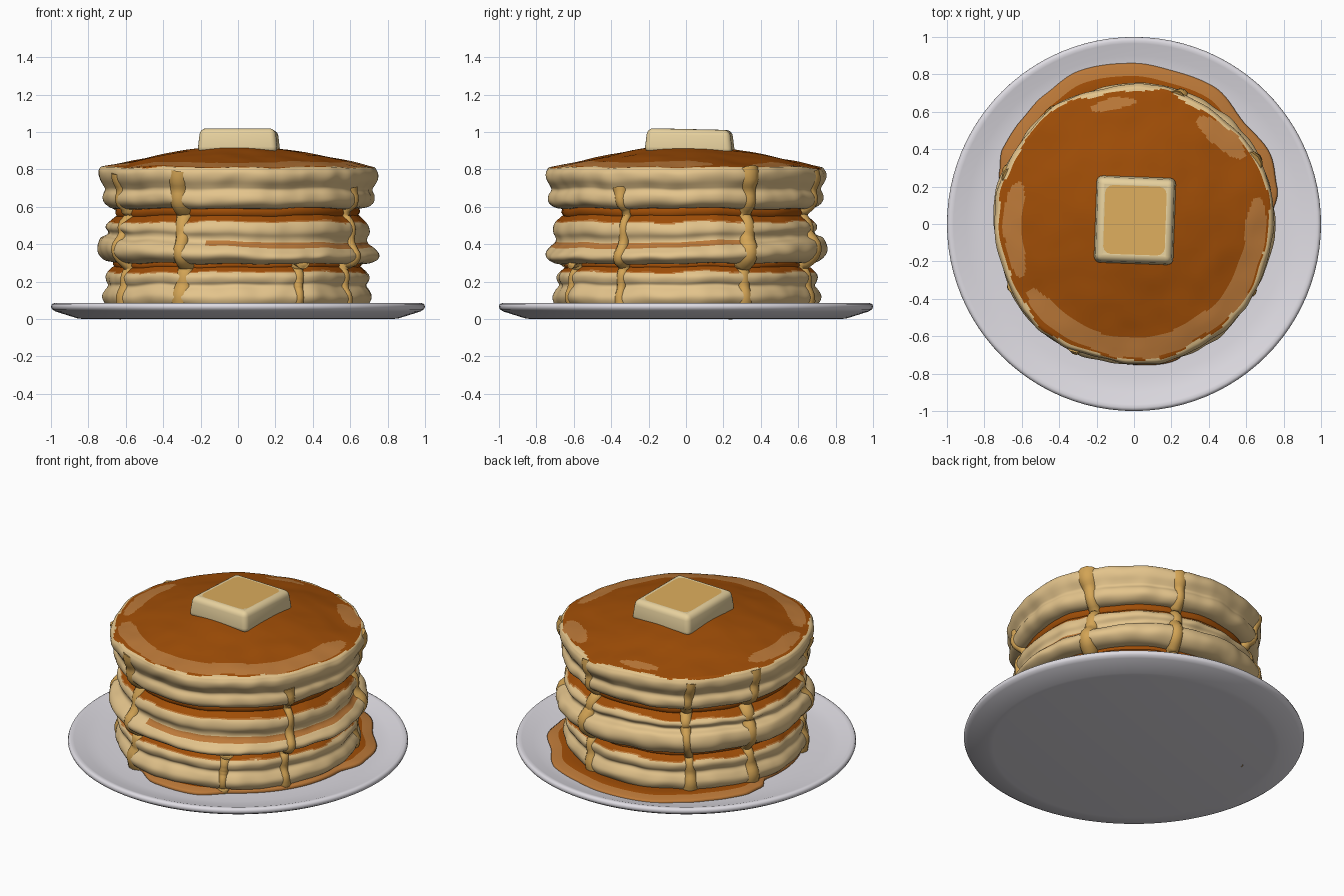
import bpy, bmesh, math
from mathutils import Vector, noise

if "Cube" in bpy.data.objects:
    bpy.data.objects.remove(bpy.data.objects["Cube"])


def material(name, rgb):
    m = bpy.data.materials.new(name)
    m.diffuse_color = (*rgb, 1)
    m.use_nodes = True
    m.node_tree.nodes["Principled BSDF"].inputs["Base Color"].default_value = m.diffuse_color
    return m


BATTER = material("tan batter", (0.77, 0.55, 0.26))
DARK = material("dark syrup", (0.35, 0.075, 0.002))
LIGHT = material("thin syrup", (0.50, 0.19, 0.04))
DRIP = material("golden drip", (0.65, 0.37, 0.09))
BUTTER = material("butter", (0.84, 0.67, 0.36))
MELT = material("melted butter", (0.72, 0.42, 0.11))
PLATE = material("white plate", (0.73, 0.71, 0.76))


def chaikin(pts, times):
    """Round a profile by cutting its corners."""
    for _ in range(times):
        out = [pts[0]]
        for (r0, z0), (r1, z1) in zip(pts, pts[1:]):
            out.append((.75 * r0 + .25 * r1, .75 * z0 + .25 * z1))
            out.append((.25 * r0 + .75 * r1, .25 * z0 + .75 * z1))
        pts = out + [pts[-1]]
    return pts


def lumpy(r, z, a):
    """Uneven pancake surface shared by the stack and the drips."""
    x, y = r * math.cos(a), r * math.sin(a)
    p = Vector((x, y, z))
    edge = max(0, min(1, (r - .3) / .35))
    k = 1 + edge * (.03 * noise.noise(p * 2.6) + .014 * noise.noise(p * 9))
    mid = max(0, 1 - abs(z - .40) / .12)
    dz = mid * edge * .04 * (y - x) + .014 * edge * noise.noise(Vector((x * 3, y * 3, 4)))
    dz += .005 * noise.noise(p * 7)
    return Vector((x * k, y * k, z + dz))


def plain(r, z, a):
    return Vector((r * math.cos(a), r * math.sin(a), z))


def revolve(name, profile, n, shape, mats, rule=None):
    """Spin a profile; rule(r, z, angle) picks each face's colour."""
    bm = bmesh.new()
    rings = []
    for r, z in profile:
        rings.append([bm.verts.new(shape(r, z, 2 * math.pi * i / n)) for i in range(n)])
    for j in range(len(rings) - 1):
        r = (profile[j][0] + profile[j + 1][0]) / 2
        z = (profile[j][1] + profile[j + 1][1]) / 2
        for i in range(n):
            k = (i + 1) % n
            f = bm.faces.new((rings[j][i], rings[j][k], rings[j + 1][k], rings[j + 1][i]))
            f.smooth = True
            if rule:
                f.material_index = rule(r, z, (i + .5) * 360 / n)
    bmesh.ops.remove_doubles(bm, verts=bm.verts, dist=1e-5)
    return finish(name, bm, mats)


def finish(name, bm, mats):
    bmesh.ops.recalc_face_normals(bm, faces=bm.faces)
    me = bpy.data.meshes.new(name)
    bm.to_mesh(me)
    bm.free()
    for m in mats:
        me.materials.append(m)
    ob = bpy.data.objects.new(name, me)
    bpy.context.collection.objects.link(ob)
    return ob


# Plate: shallow dish with a rounded rim
revolve("plate", [(0, 0), (.83, 0), (.86, .004), (.975, .04), (.994, .052), (1, .066), (.995, .08),
                  (.982, .085), (.965, .082), (.90, .06), (.82, .05), (.7, .046), (0, .046)],
        96, plain, [PLATE])

# Pancakes: double-bulged side profiles, then a syrupy top
bottom_side = [(.62, .05), (.69, .06), (.72, .11), (.705, .15), (.68, .18), (.695, .20),
               (.70, .23), (.685, .252), (.66, .275)]
middle_side = [(.64, .30), (.70, .30), (.745, .33), (.755, .365), (.735, .405), (.695, .425),
               (.69, .45), (.71, .475), (.705, .505), (.685, .525), (.655, .55)]
top_side = [(.64, .59), (.69, .592), (.728, .62), (.73, .66), (.71, .69), (.72, .71),
            (.744, .745), (.748, .78), (.735, .803)]
MATS = [BATTER, DARK, LIGHT]


def wob(a, f=3):
    t = math.radians(a)
    return noise.noise(Vector((f * math.cos(t), f * math.sin(t), 1.7)))


def low_rule(z_top, groove=None):
    def rule(r, z, a):
        z0 = z_top + .012 * wob(a, 4)
        if z > z0:
            return 1 if z > z0 + .006 else 2
        if groove and abs(z - groove) < .011 and (a > 255 or a < 25):
            return 2
        return 0
    return rule


# angle ranges and radii where the top syrup is thin
THIN = [(-148, 12, .60, .705), (160, 205, .60, .70), (31, 59, .62, .73), (89, 111, .62, .69)]


def top_rule(r, z, a):
    if z < .785:
        return 0
    for a0, a1, r0, r1 in THIN:
        d = a - 360 if a0 < 0 and a > 180 else a
        if a0 < d < a1:
            ease = min(1, (d - a0) / 10, (a1 - d) / 10)
            mid, half = (r0 + r1) / 2, (r1 - r0) / 2 * ease ** .4
            if abs(r - mid - .02 * wob(a)) < half:
                return 2
    return 1 if r < .722 + .025 * wob(a, 5) else 0


def lid(r0, z0, z1, n=30, power=1.4):
    """Domed top from radius r0 to the centre."""
    return [(r0 * (1 - i / n), z0 + (z1 - z0) * (1 - (1 - i / n) ** power)) for i in range(n + 1)]


for name, side, top, rule in (
        ("bottom_pancake", bottom_side, lid(.64, .285, .315, 8), low_rule(.249)),
        ("middle_pancake", middle_side, lid(.635, .56, .60, 8), low_rule(.517, .425)),
        ("top_pancake", top_side, lid(.728, .81, .935, 72), top_rule)):
    prof = [(0, side[0][1])] + chaikin(side, 2) + top
    revolve(name, prof, 300, lumpy, MATS, rule)

# Syrup pressed out between the pancakes
for name, z0, z1 in (("lower_filling", .265, .312), ("upper_filling", .535, .605)):
    revolve(name, [(0, z0), (.64, z0), (.66, (z0 + z1) / 2), (.65, z1), (0, z1)],
            96, lumpy, [DARK])

# Drips running down the side of the stack
outline = bottom_side + middle_side + top_side + [(.71, .825)]


def outer_radius(z):
    for (r0, z0), (r1, z1) in zip(outline, outline[1:]):
        if z0 <= z <= z1:
            return r0 + (r1 - r0) * (z - z0) / max(z1 - z0, 1e-6)
    return outline[-1][0]


def drip(name, deg, z_top, width):
    cu = bpy.data.curves.new(name, 'CURVE')
    cu.dimensions = '3D'
    cu.bevel_depth = 1
    cu.bevel_resolution = 4
    cu.use_fill_caps = True
    n = 40
    sp = cu.splines.new('POLY')
    sp.points.add(n)
    for i in range(n + 1):
        t = i / n
        z = z_top + (.055 - z_top) * t
        r = sum(outer_radius(z + d) for d in (-.025, 0, .025)) / 3
        a = math.radians(deg + 1.2 * math.sin(z * 9 + deg))
        w = width * (.95 + .18 * math.sin(z * 14 + deg) + .5 * max(0, t - .85) / .15
                     + .5 * max(0, .12 - t) / .12)
        sp.points[i].co = (*lumpy(r + .014 - w, z, a), 1)
        sp.points[i].radius = w
    cu.materials.append(DRIP)
    sp.use_smooth = True
    ob = bpy.data.objects.new(name, cu)
    bpy.context.collection.objects.link(ob)
    bpy.context.view_layer.objects.active = ob
    ob.select_set(True)
    bpy.ops.object.convert(target='MESH')
    ob.select_set(False)


for i, (deg, z_top, w) in enumerate([(28, .785, .046), (71, .78, .042), (126, .775, .034),
                                     (158, .785, .044), (207, .775, .036), (244, .78, .048),
                                     (299, .33, .03), (330, .70, .03)]):
    drip(f"syrup_drip_{i + 1}", deg, z_top, w)

# Puddle on the plate, mostly spreading to the back
SHORE = [(0, .72), (14, .79), (28, .82), (42, .80), (60, .85), (75, .845), (90, .86), (110, .87),
         (125, .84), (137, .82), (150, .81), (160, .77), (168, .69), (248, .69), (264, .75),
         (285, .765), (303, .70), (360, .72)]


def shore(a):
    for (a0, r0), (a1, r1) in zip(SHORE, SHORE[1:]):
        if a0 <= a <= a1:
            t = (a - a0) / (a1 - a0)
            return r0 + (r1 - r0) * t * t * (3 - 2 * t)
    return .72


def puddle_shape(r, z, a):
    return plain(r * shore(math.degrees(a) % 360), z, a)


revolve("syrup_puddle", [(.6, .068), (.85, .074), (.92, .074), (.935, .069), (.985, .068),
                         (1, .06), (.995, .046)],
        160, puddle_shape, [DARK, LIGHT], lambda r, z, a: 1 if r > .925 else 0)

# Butter pat: rounded block with a melted top
bm = bmesh.new()
bmesh.ops.create_cube(bm, size=1)
for v in bm.verts:
    s = 1.05 if v.co.z < 0 else .98
    v.co = Vector((v.co.x * .41 * s, v.co.y * .45 * s, v.co.z * .13 - .01 * v.co.y))
bmesh.ops.bevel(bm, geom=bm.edges[:], offset=.032, segments=4, profile=.5, affect='EDGES')
bm.normal_update()
cap = max(bm.faces, key=lambda f: f.calc_area() * (f.normal.z > .9))
bmesh.ops.inset_region(bm, faces=[cap], thickness=.006, depth=-.001)
bmesh.ops.bevel(bm, geom=cap.verts[:], offset=.04, segments=3, profile=.5, affect='VERTICES')
bm.normal_update()
cap = max(bm.faces, key=lambda f: f.calc_area() * (f.normal.z > .9))
cap.material_index = 1
for f in bm.faces:
    f.smooth = f is not cap
butter = finish("butter_pat", bm, [BUTTER, MELT])
butter.location = (.005, .02, .95)
butter.rotation_euler.z = math.radians(-2)
